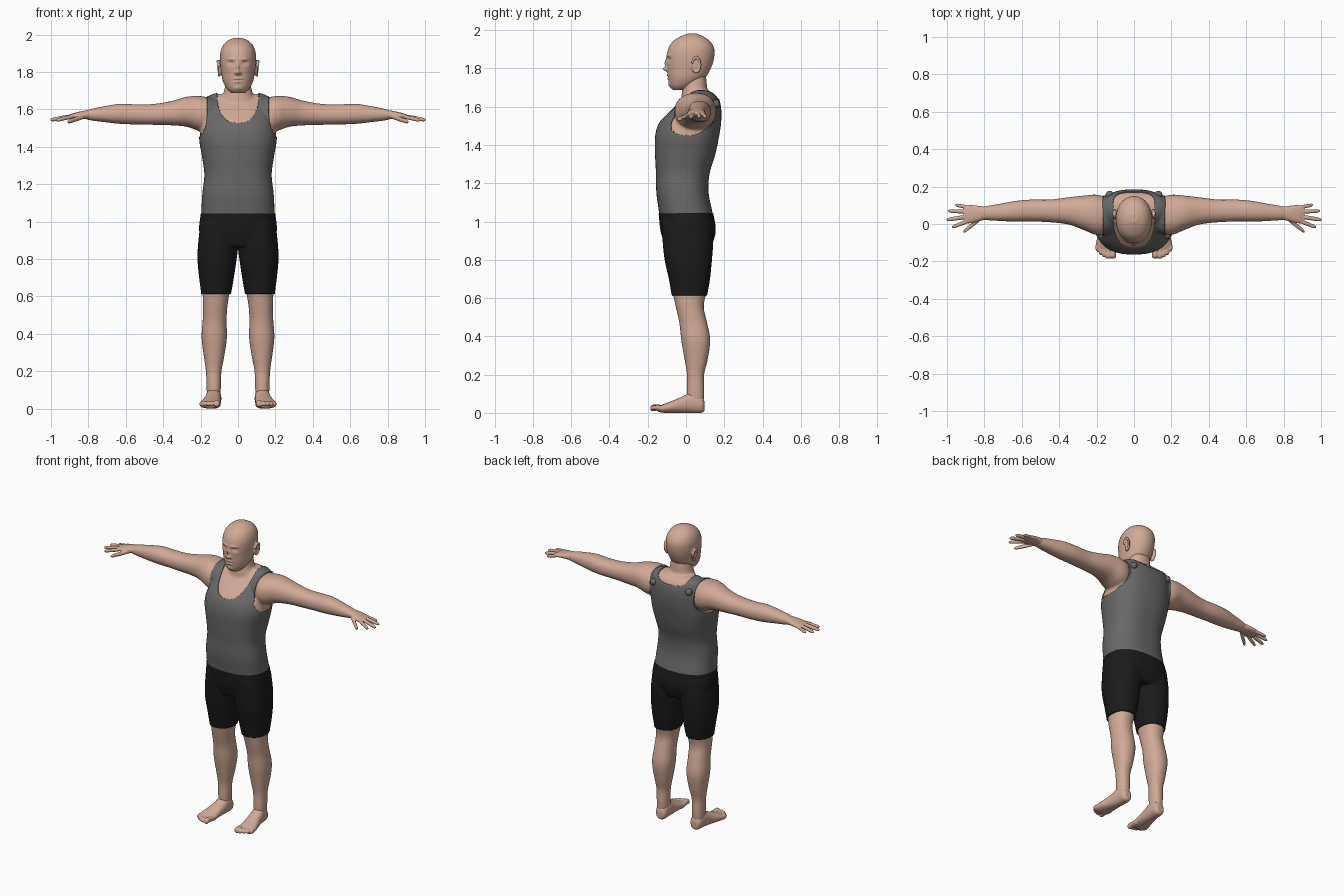
import bpy, bmesh, math
from mathutils import Vector, Matrix

if "Cube" in bpy.data.objects:
    bpy.data.objects.remove(bpy.data.objects["Cube"])


def material(name, rgb):
    m = bpy.data.materials.new(name)
    m.diffuse_color = (*rgb, 1)
    m.use_nodes = True
    m.node_tree.nodes["Principled BSDF"].inputs["Base Color"].default_value = m.diffuse_color
    return m


SKIN = material("skin", (0.64, 0.40, 0.305))
GREY = material("grey_cloth", (0.14, 0.14, 0.14))
BLACK = material("black_cloth", (0.011, 0.011, 0.011))


def tube(bm, axis, rings, side=1, n=2.2, seg=32, steps=4):
    """Closed loft through rings (position, centre a, centre b, radius a, radius b)."""
    p = [rings[0]] + list(rings) + [rings[-1]]
    fine = []
    for i in range(1, len(p) - 2):
        for s in range(steps):
            t = s / steps
            fine.append([0.5 * (2 * b + (c - a) * t + (2 * a - 5 * b + 4 * c - d) * t * t
                                + (3 * b - a - 3 * c + d) * t ** 3)
                         for a, b, c, d in zip(*p[i - 1:i + 3])])
    fine.append(rings[-1])
    loops = []
    for t, a, b, ra, rb in fine:
        loop = []
        for k in range(seg):
            w = 2 * math.pi * k / seg
            c, s = math.cos(w), math.sin(w)
            u = a + ra * math.copysign(abs(c) ** (2 / n), c)
            v = b + rb * math.copysign(abs(s) ** (2 / n), s)
            co = {'x': (t, u, v), 'y': (u, t, v), 'z': (u, v, t)}[axis]
            loop.append(bm.verts.new((co[0] * side, co[1], co[2])))
        loops.append(loop)
    for l0, l1 in zip(loops, loops[1:]):
        for k in range(seg):
            bm.faces.new((l0[k], l0[(k + 1) % seg], l1[(k + 1) % seg], l1[k]))
    bm.faces.new(loops[0])
    bm.faces.new(loops[-1])


def ball(bm, loc, scale, rot=0):
    bmesh.ops.create_uvsphere(bm, u_segments=24, v_segments=16, radius=1, matrix=(
        Matrix.Translation(loc) @ Matrix.Rotation(rot, 4, 'X') @ Matrix.Diagonal((*scale, 1))))


def add_object(name, bm, mat):
    me = bpy.data.meshes.new(name)
    bm.to_mesh(me)
    bm.free()
    me.materials.append(mat)
    me.shade_smooth()
    ob = bpy.data.objects.new(name, me)
    bpy.context.collection.objects.link(ob)
    return ob


def blend(bm, voxel, smooth):
    """Fuse overlapping solids into one smooth skin and return it as a bmesh."""
    bmesh.ops.recalc_face_normals(bm, faces=bm.faces)
    ob = add_object("blend", bm, SKIN)
    r = ob.modifiers.new("fuse", 'REMESH')
    r.mode, r.voxel_size = 'VOXEL', voxel
    s = ob.modifiers.new("soften", 'SMOOTH')
    s.factor, s.iterations = 0.5, smooth
    dg = bpy.context.evaluated_depsgraph_get()
    me = bpy.data.meshes.new_from_object(ob.evaluated_get(dg))
    bpy.data.objects.remove(ob)
    out = bmesh.new()
    out.from_mesh(me)
    bpy.data.meshes.remove(me)
    return out


# Torso, neck, arms and legs
bm = bmesh.new()
torso = [(0.87, .17, -.10, .125), (0.95, .20, -.125, .148), (1.04, .192, -.135, .135),
         (1.15, .186, -.15, .113), (1.25, .175, -.152, .118), (1.35, .188, -.157, .148),
         (1.44, .203, -.157, .167), (1.51, .198, -.138, .178), (1.58, .188, -.08, .18),
         (1.635, .178, -.02, .17), (1.665, .16, .01, .15), (1.682, .12, .035, .12)]
tube(bm, 'z', [(z, 0, (f + b) / 2, w, (b - f) / 2) for z, w, f, b in torso], n=2.45, seg=48)
tube(bm, 'z', [(1.58, 0, .05, .11, .08), (1.64, 0, .05, .098, .075), (1.69, 0, .046, .076, .066),
               (1.74, 0, .045, .068, .062), (1.79, 0, .045, .06, .055)])
arm = [(.10, .045, 1.57, .08, .075), (.19, .048, 1.575, .108, .095), (.27, .06, 1.587, .092, .081),
       (.35, .07, 1.58, .073, .066), (.45, .07, 1.573, .061, .056), (.55, .072, 1.573, .059, .054),
       (.63, .068, 1.576, .056, .054), (.72, .062, 1.574, .046, .042),
       (.80, .058, 1.571, .036, .028), (.83, .057, 1.57, .02, .012)]
leg = [(1.0, .1, .005, .09, .125), (.9, .104, .01, .1, .125), (.8, .112, .012, .097, .116),
       (.7, .115, .018, .085, .100), (.62, .117, .018, .073, .086), (.55, .122, .02, .066, .073),
       (.47, .125, .038, .064, .073), (.38, .127, .051, .068, .076), (.28, .128, .053, .055, .061),
       (.2, .13, .05, .042, .045), (.12, .13, .05, .039, .046), (.06, .13, .05, .036, .043)]
for s in (1, -1):
    tube(bm, 'x', arm, s)
    tube(bm, 'z', leg, s)
body = blend(bm, 0.007, 10)


def tank_field(p):
    """Positive where the sleeveless top covers the skin."""
    x, y, z = abs(p.x), p.y, p.z
    k = min(max((1.55 - z) / .11, 0), 1)
    armhole = .165 + .045 * k * k + 5 * max(0, 1.445 - z) - x
    h = min(max((y - .02) / .08, 0), 1)
    depth = .165 + (.055 - .165) * h
    q = (x / .112) ** 2.5 + (max(0, 1.69 - z) / depth) ** 2.5
    return min(z - 1.04, armhole, (q ** .4 - 1) * .1)


def shorts_field(p):
    return min(p.z - .615, 1.04 - p.z)


def snap(bm, field):
    """Slide the nearest vertices onto the garment edge for a clean border."""
    val = {v: field(v.co) for v in bm.verts}
    moves = {}
    for e in bm.edges:
        a, b = e.verts
        fa, fb = val[a], val[b]
        if fa * fb < 0:
            t = fa / (fa - fb)
            moves[a if t < .5 else b] = a.co.lerp(b.co, t)
    for v, co in moves.items():
        v.co = co


snap(body, tank_field)
snap(body, shorts_field)


def region(face):
    c = face.calc_center_median()
    return 1 if tank_field(c) > 0 else 2 if shorts_field(c) > 0 else 0


# Split into bare skin, top and shorts; the cloth gets thickness
for i, (name, mat, thick) in enumerate((("body_skin", SKIN, 0), ("tank_top", GREY, .005),
                                        ("shorts", BLACK, .008))):
    part = body.copy()
    bmesh.ops.delete(part, geom=[f for f in part.faces if region(f) != i], context='FACES')
    ob = add_object(name, part, mat)
    if thick:
        m = ob.modifiers.new("cloth", 'SOLIDIFY')
        m.thickness, m.offset = thick, 1
body.free()

# Raised round pads on the back of the straps
bm = bmesh.new()
for s in (1, -1):
    ball(bm, (s * .13, .155, 1.615), (.022, .022, .022))
add_object("back_pads", bm, GREY)

# Head with ears
bm = bmesh.new()
skull = [(1.688, .035, -.07, .0), (1.71, .06, -.086, .05), (1.75, .081, -.094, .10),
         (1.80, .090, -.099, .13), (1.85, .096, -.102, .146), (1.90, .095, -.094, .148),
         (1.94, .081, -.07, .128), (1.967, .055, -.03, .092), (1.982, .02, .01, .055)]
tube(bm, 'z', [(z, 0, (f + b) / 2, w, (b - f) / 2) for z, w, f, b in skull], n=2.1, seg=40)
for s in (1, -1):
    ball(bm, (s * .094, .05, 1.818), (.012, .02, .038), -.2)
    for k in range(14):  # ear rim
        w = math.radians(-100 + 20 * k)
        ball(bm, (s * (.104 + .004 * math.sin(w)), .053 + .021 * math.cos(w),
                  1.82 + .038 * math.sin(w)), (.008, .007, .008))
head = blend(bm, 0.004, 3)
# Face relief: x, z, spread x, spread z, push along y
relief = [(.037, 1.846, .016, .011, .011), (.037, 1.843, .010, .005, -.005),
          (.034, 1.868, .024, .007, -.006), (0, 1.797, .012, .011, -.022),
          (.013, 1.793, .007, .007, -.006), (0, 1.826, .008, .020, -.012),
          (0, 1.764, .020, .005, -.006), (0, 1.755, .022, .003, .005),
          (0, 1.746, .017, .005, -.006), (0, 1.714, .020, .012, -.005)]
for v in head.verts:
    if v.co.y < -.01:
        x, z = abs(v.co.x), v.co.z
        v.co.y += sum(d * math.exp(-((x - cx) / sx) ** 2 - ((z - cz) / sz) ** 2)
                      for cx, cz, sx, sz, d in relief)
add_object("head", head, SKIN)

# Hands: palm plus five fingers (base x, y, tip x, y, tip z, radius)
palm = [(.77, .058, 1.573, .034, .026), (.81, .057, 1.571, .037, .024), (.85, .055, 1.568, .045, .019),
        (.885, .052, 1.563, .049, .015), (.91, .052, 1.559, .040, .010)]
fingers = [(.88, .088, .957, .102, 1.545, .010), (.89, .066, .994, .070, 1.545, .011),
           (.89, .040, 1.003, .022, 1.543, .0115), (.88, .018, .975, -.018, 1.541, .011),
           (.82, .030, .912, -.042, 1.532, .013)]
for s, name in ((1, "left_hand"), (-1, "right_hand")):
    bm = bmesh.new()
    tube(bm, 'x', palm, s)
    for x0, y0, x1, y1, z1, r in fingers:
        z0, pts = 1.563, []
        for t, k in ((0, .9), (.3, 1), (.6, .98), (.88, .85), (1, .35)):
            pts.append((x0 + (x1 - x0) * t, y0 + (y1 - y0) * t, z0 + (z1 - z0) * t, r * k, r * k))
        tube(bm, 'x', pts, s, seg=16)
    add_object(name, blend(bm, 0.0035, 3), SKIN)

# Feet with toes (x, tip y, radius)
foot = [(.097, .128, .035, .020, .022), (.082, .128, .045, .036, .045), (.035, .13, .054, .041, .055),
        (-.02, .136, .042, .045, .043), (-.08, .145, .030, .053, .030),
        (-.125, .150, .022, .056, .021), (-.145, .150, .02, .045, .014)]
toes = [(.113, -.185, .017), (.138, -.186, .0125), (.158, -.178, .012),
        (.177, -.165, .0115), (.194, -.147, .011)]
for s, name in ((1, "left_foot"), (-1, "right_foot")):
    bm = bmesh.new()
    tube(bm, 'y', foot, s)
    for x, y, r in toes:
        tube(bm, 'y', [(-.10, x - .004, .022, r, r), (y + .03, x, .028, r * .95, r),
                       (y + .01, x, .026, r, r * 1.05), (y, x, .024, r * .5, r * .5)], s, seg=16)
    feet = blend(bm, 0.004, 3)
    for v in feet.verts:
        v.co.z = max(v.co.z, 0 if v.co.y > -.14 else .004)
    add_object(name, feet, SKIN)
